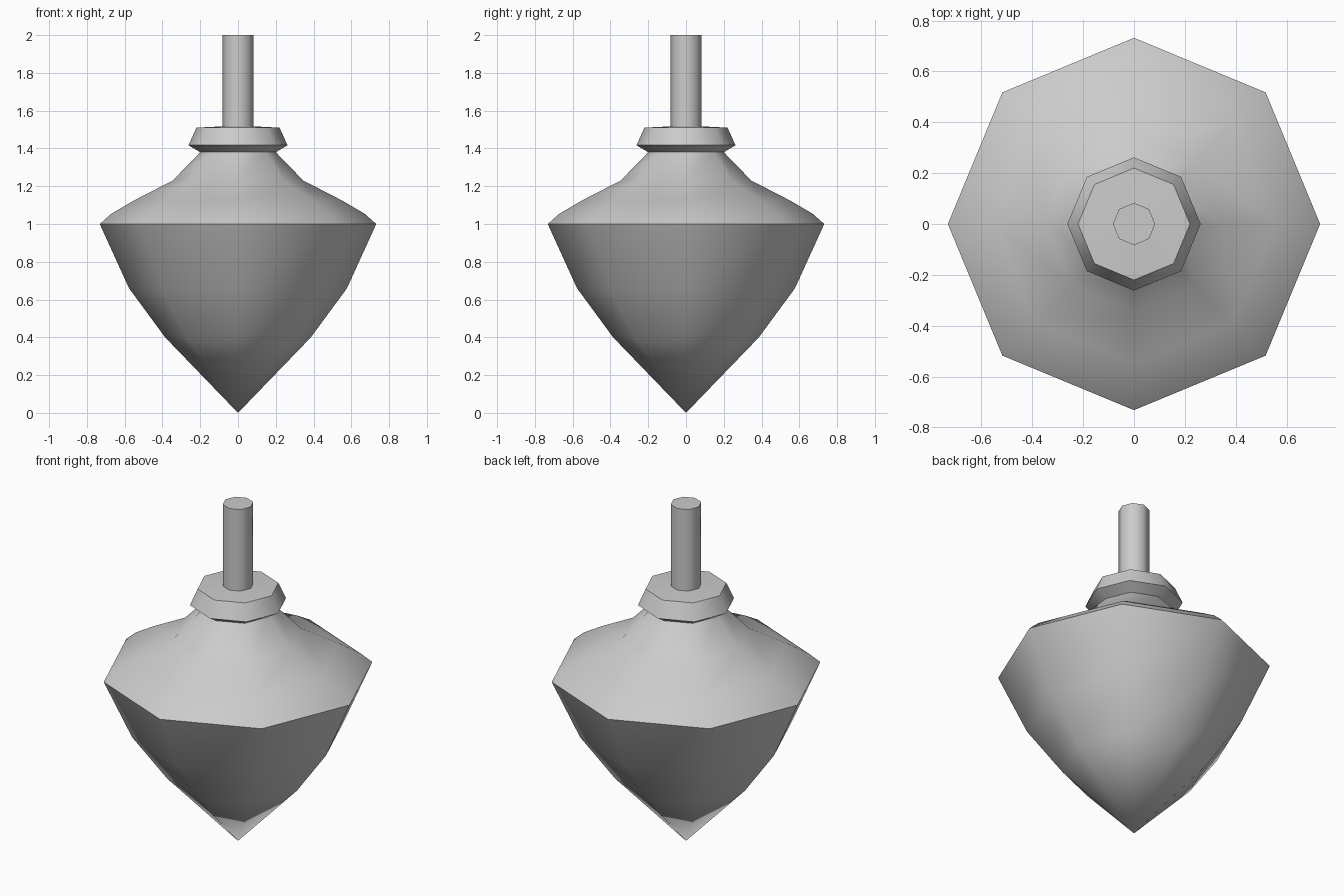
import bpy, bmesh, math

if "Cube" in bpy.data.objects:
    bpy.data.objects.remove(bpy.data.objects["Cube"])

SIDES = 8


def lathe(name, profile, cap_top=False):
    """Revolve (radius, z) points into an eight-sided shell; radius 0 makes a point."""
    bm = bmesh.new()
    rings = []
    for r, z in profile:
        n = SIDES if r > 0 else 1
        rings.append([bm.verts.new((r * math.cos(2 * math.pi * i / SIDES),
                                    r * math.sin(2 * math.pi * i / SIDES), z))
                      for i in range(n)])
    for a, b in zip(rings, rings[1:]):
        for i in range(SIDES):
            j = (i + 1) % SIDES
            if len(a) == 1:
                bm.faces.new((a[0], b[j], b[i]))
            else:
                bm.faces.new((a[i], a[j], b[j], b[i]))
    if cap_top:
        bm.faces.new(rings[-1])
    mesh = bpy.data.meshes.new(name)
    bm.to_mesh(mesh)
    bm.free()
    mesh.shade_smooth()
    mesh.set_sharp_from_angle(angle=math.radians(50))
    obj = bpy.data.objects.new(name, mesh)
    bpy.context.collection.objects.link(obj)
    return obj


# Pointed body with a rounded shoulder
lathe("body", [(0, 0), (0.386, 0.40), (0.577, 0.66), (0.732, 1.0),
               (0.67, 1.055), (0.55, 1.125), (0.346, 1.23), (0.20, 1.38)])

# Collar, flared at the bottom, open where it meets body and stem
lathe("collar", [(0.20, 1.38), (0.262, 1.417), (0.22, 1.51), (0.083, 1.517)])

# Spinning handle
lathe("stem", [(0.083, 1.517), (0.083, 2.0)], cap_top=True)
